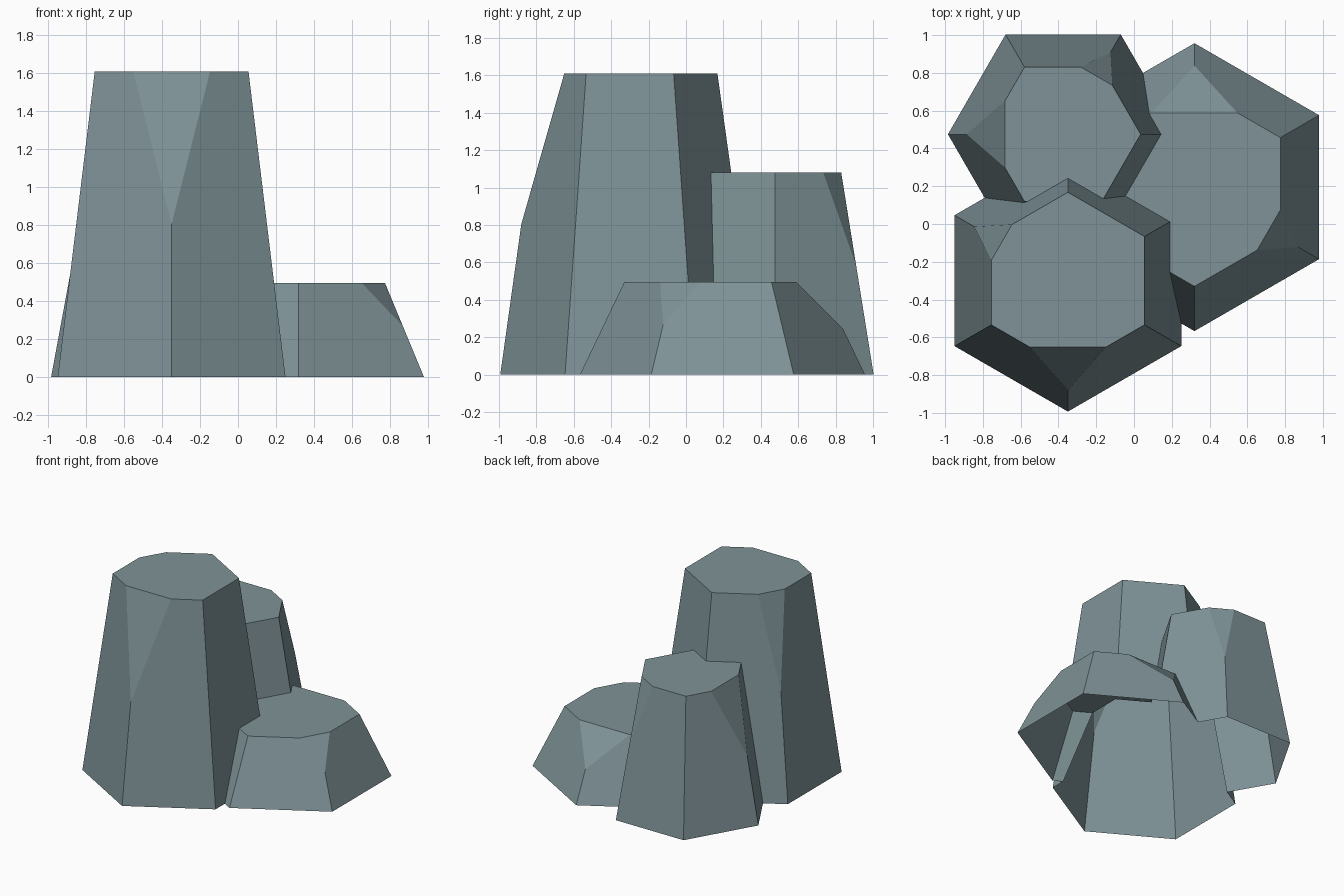
import bpy, bmesh, math
from mathutils import Vector

if "Cube" in bpy.data.objects:
    bpy.data.objects.remove(bpy.data.objects["Cube"])

stone = bpy.data.materials.new("grey_teal_stone")
stone.diffuse_color = (0.21, 0.29, 0.31, 1)
stone.use_nodes = True
stone.node_tree.nodes["Principled BSDF"].inputs["Base Color"].default_value = stone.diffuse_color

SINK = 0.2  # columns reach below the ground and are trimmed after merging


def column(name, x, y, r_base, r_top, h, turn, big_chip, small_chip):
    """Tapered six-sided column with one large and one small chipped top corner."""
    def corner(k, z):
        r = r_base + (r_top - r_base) * z / h
        a = math.radians(turn + 60 * k)
        return Vector((x + r * math.cos(a), y + r * math.sin(a), z))

    # corner angle: (share of the top edges removed, height where the chip ends)
    chips = {big_chip: (0.5, 0.5), small_chip: (0.27, 0.54)}
    pts = []
    for k in range(6):
        pts.append(corner(k, -SINK))
        top = corner(k, h)
        chip = chips.get((turn + 60 * k) % 360)
        if chip:
            pts.append(top.lerp(corner(k - 1, h), chip[0]))
            pts.append(top.lerp(corner(k + 1, h), chip[0]))
            pts.append(corner(k, h * chip[1]))
        else:
            pts.append(top)
    bm = bmesh.new()
    for p in pts:
        bm.verts.new(p)
    bmesh.ops.convex_hull(bm, input=bm.verts[:])
    bmesh.ops.dissolve_limit(bm, angle_limit=0.01, verts=bm.verts[:], edges=bm.edges[:])
    bmesh.ops.recalc_face_normals(bm, faces=bm.faces[:])
    me = bpy.data.meshes.new(name)
    bm.to_mesh(me)
    bm.free()
    me.materials.append(stone)
    ob = bpy.data.objects.new(name, me)
    bpy.context.collection.objects.link(ob)
    return ob


# Three columns: tall front left, medium back left, low right
tall = column("rock_columns", -0.35, -0.30, 0.693, 0.468, 1.61, 30, 270, 150)
medium = column("medium_column", -0.375, 0.475, 0.61, 0.41, 1.08, 0, 180, 60)
low = column("low_column", 0.32, 0.195, 0.762, 0.525, 0.495, 30, 90, 330)

# Merge into one rock
for other in (medium, low):
    mod = tall.modifiers.new("merge", 'BOOLEAN')
    mod.operation = 'UNION'
    mod.solver = 'EXACT'
    mod.object = other
bpy.context.view_layer.update()
deps = bpy.context.evaluated_depsgraph_get()
merged = bpy.data.meshes.new_from_object(tall.evaluated_get(deps))
tall.modifiers.clear()
tall.data = merged
for other in (medium, low):
    bpy.data.objects.remove(other)

# Trim at the ground, leaving the underside open
bm = bmesh.new()
bm.from_mesh(merged)
bmesh.ops.bisect_plane(bm, geom=bm.verts[:] + bm.edges[:] + bm.faces[:], dist=1e-5,
                       plane_co=(0, 0, 0), plane_no=(0, 0, 1), clear_inner=True)
for f in bm.faces:
    f.smooth = False
    f.material_index = 0
bm.to_mesh(merged)
bm.free()
merged.materials.clear()
merged.materials.append(stone)
